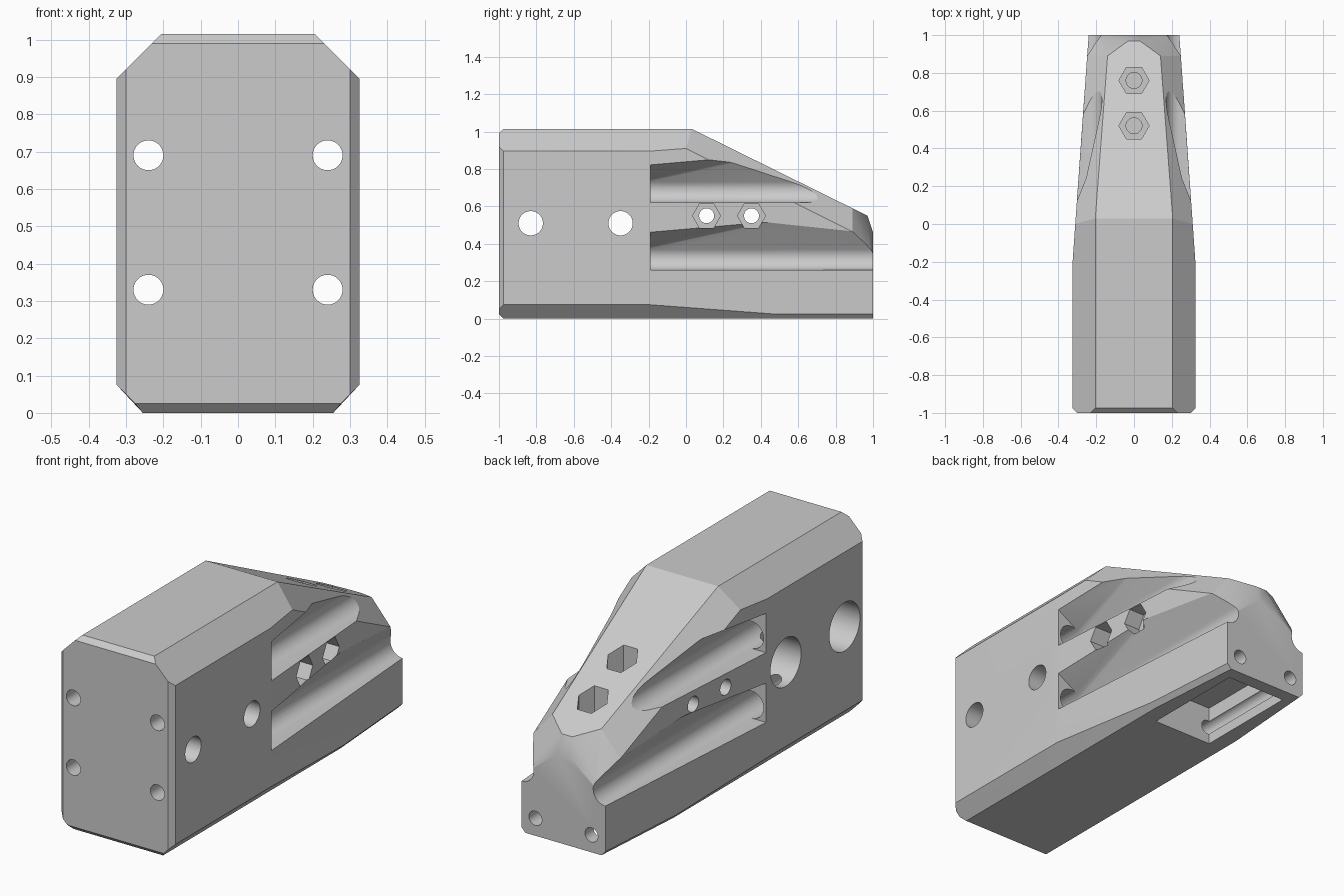
import bpy, bmesh, math
from mathutils import Vector, Matrix

cube = bpy.data.objects.get("Cube")
if cube:
    bpy.data.objects.remove(cube, do_unlink=True)

grey = bpy.data.materials.new("light_grey")
grey.use_nodes = True
colour = (0.6, 0.6, 0.6, 1)
grey.diffuse_color = colour
grey.node_tree.nodes["Principled BSDF"].inputs["Base Color"].default_value = colour


def add_object(name, bm):
    bmesh.ops.recalc_face_normals(bm, faces=bm.faces)
    mesh = bpy.data.meshes.new(name)
    bm.to_mesh(mesh)
    bm.free()
    mesh.materials.append(grey)
    obj = bpy.data.objects.new(name, mesh)
    bpy.context.collection.objects.link(obj)
    return obj


def hull(name, points):
    bm = bmesh.new()
    verts = [bm.verts.new(p) for p in points]
    res = bmesh.ops.convex_hull(bm, input=verts)
    unused = [v for v in bm.verts if not v.link_faces]
    bmesh.ops.delete(bm, geom=unused, context='VERTS')
    bmesh.ops.dissolve_limit(bm, angle_limit=math.radians(0.5),
                             verts=bm.verts, edges=bm.edges)
    return add_object(name, bm)


def cut(cutter):
    mod = body.modifiers.new(cutter.name, 'BOOLEAN')
    mod.operation = 'DIFFERENCE'
    mod.solver = 'EXACT'
    mod.object = cutter
    bpy.context.view_layer.objects.active = body
    bpy.ops.object.modifier_apply(modifier=mod.name)
    bpy.data.objects.remove(cutter, do_unlink=True)


def bore(name, start, end, radius, sides=40, turn=0.0):
    """Cut a round or many-sided hole between two points."""
    a, b = Vector(start), Vector(end)
    rot = (b - a).to_track_quat('Z', 'Y').to_matrix().to_4x4()
    bm = bmesh.new()
    bmesh.ops.create_cone(bm, cap_ends=True, segments=sides, radius1=radius,
                          radius2=radius, depth=(b - a).length,
                          matrix=Matrix.Translation((a + b) / 2) @ rot
                          @ Matrix.Rotation(turn, 4, 'Z'))
    cut(add_object(name, bm))


# Body: chamfered block tapering to a wedge nose (half the corners, mirrored)
half = [
    # front face inside its chamfer
    (.30, -1, .05), (.275, -1, .025), (.30, -1, .92), (.23, -1, .99),
    # full section behind the chamfer
    (.325, -.975, .075), (.255, -.975, 0), (.325, -.975, .895), (.205, -.975, 1.015),
    # start of the taper
    (.325, -.2, .075), (.255, -.2, 0), (.325, -.2, .895),
    (.311, 0, .91), (.205, .03, 1.015),
    # narrow lower edge and the nose
    (.278, .47, .025), (.255, .47, 0), (.24, 1, .025), (.217, 1, 0),
    (.248, .89, .465), (.14, .89, .59), (.03, .97, .55),
    (.035, 1, .46), (.24, 1, .29),
]
body = hull("body", [(s * x, y, z) for x, y, z in half for s in (-1, 1)])


# Side channels: round floor with a sloping roof that steepens toward the nose
def channel_section(side, y, z, angle):
    r, cx, edge = .07, .24, .38
    pts = [(cx + r * math.cos(t * math.tau / 40), z + r * math.sin(t * math.tau / 40))
           for t in range(40)]
    tx, tz = cx - r * math.sin(angle), z + r * math.cos(angle)
    pts += [(edge, z - r), (edge, tz + (edge - tx) * math.tan(angle))]
    return [(side * px, y, pz) for px, pz in pts]


for side in (-1, 1):
    for z in (.33, .69):
        cut(hull("channel", channel_section(side, -.19, z, math.radians(31))
                 + channel_section(side, 1.1, z, math.radians(56))))
        # Spring pocket and rod hole running to the front
        bore("pocket", (side * .24, -.55, z), (side * .24, -.1, z), .07)
        bore("rod_hole", (side * .24, -1.1, z), (side * .24, -.5, z), .04)

# Large cross holes, counterbored on the right
for y in (-.83, -.35):
    bore("cross_hole", (-.5, y, .51), (.5, y, .51), .065)
    bore("counterbore", (-.5, y, .51), (-.17, y, .51), .125, 56)

# Small cross holes with nut traps on the left
for y in (.11, .35):
    bore("bolt_hole", (-.5, y, .55), (.5, y, .55), .04)
    z_up = (Vector((1, 0, 0)).to_track_quat('Z', 'Y') @ Vector((1, 0, 0))).z
    bore("nut_trap", (.2, y, .55), (.5, y, .55), .075, 6,
         0 if abs(z_up) > .5 else math.pi / 2)

# Underside recess and the two rear holes that reach it
cut(hull("recess", [(x, y, z) for x in (-.17, .17) for y in (.37, .93) for z in (-.1, .2)]))
for side in (-1, 1):
    bore("rear_hole", (side * .16, .3, .09), (side * .16, 1.1, .09), .037)

# Hexagonal nut wells on the slope
for y in (.52, .76):
    bore("nut_well", (0, y, .48), (0, y, 1.2), .08, 6, math.pi / 2)
    bore("well_hole", (0, y, .23), (0, y, .6), .042)

bpy.ops.object.select_all(action='DESELECT')
body.select_set(True)
bpy.context.view_layer.objects.active = body
bpy.ops.object.shade_smooth_by_angle(angle=math.radians(20))
